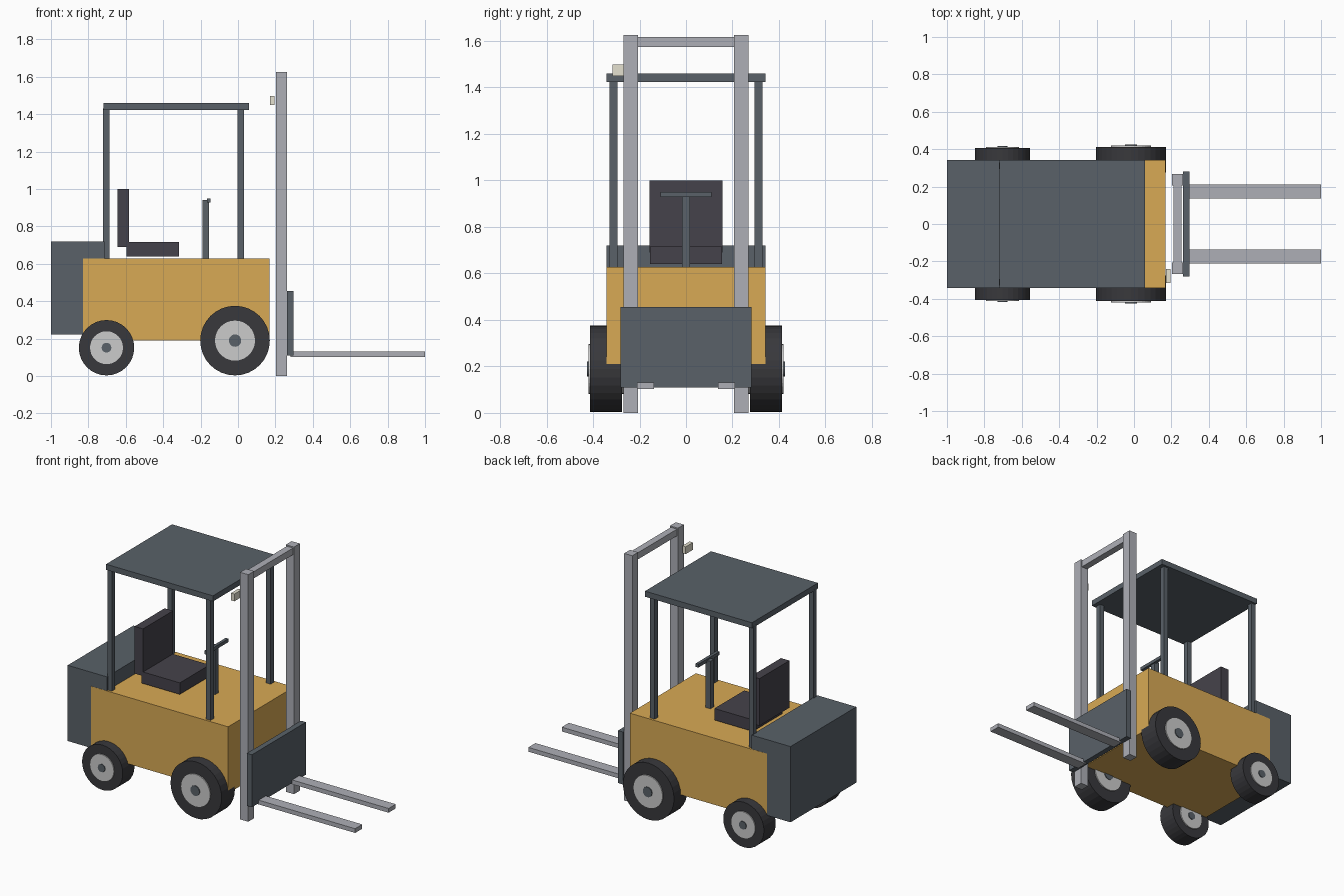
import bpy, bmesh, math
from mathutils import Matrix, Vector

if "Cube" in bpy.data.objects:
    bpy.data.objects.remove(bpy.data.objects["Cube"])


def material(name, r, g, b):
    m = bpy.data.materials.new(name)
    m.diffuse_color = (r, g, b, 1)
    m.use_nodes = True
    m.node_tree.nodes["Principled BSDF"].inputs["Base Color"].default_value = m.diffuse_color
    return m


YELLOW = material("yellow_paint", 0.69, 0.40, 0.09)
SLATE = material("slate_paint", 0.10, 0.12, 0.14)
STEEL = material("steel", 0.42, 0.43, 0.47)
SEAT = material("seat_vinyl", 0.06, 0.055, 0.07)
RUBBER = material("rubber", 0.04, 0.04, 0.045)
RIM = material("rim_metal", 0.55, 0.55, 0.57)
LAMP = material("lamp_lens", 0.78, 0.75, 0.63)


def finish(name, bm, mat):
    mesh = bpy.data.meshes.new(name)
    bm.to_mesh(mesh)
    bm.free()
    mesh.materials.append(mat)
    obj = bpy.data.objects.new(name, mesh)
    bpy.context.collection.objects.link(obj)
    return obj


def box(name, x, y, z, mat):
    """Box from (min, max) ranges on each axis."""
    size = Vector((x[1] - x[0], y[1] - y[0], z[1] - z[0]))
    centre = Vector((sum(x) / 2, sum(y) / 2, sum(z) / 2))
    bm = bmesh.new()
    bmesh.ops.create_cube(bm, size=1, matrix=Matrix.Translation(centre) @ Matrix.Diagonal(size).to_4x4())
    return finish(name, bm, mat)


def disc(name, centre, radius, width, mat, sides=32):
    """Cylinder whose axis runs along y."""
    bm = bmesh.new()
    bmesh.ops.create_cone(bm, cap_ends=True, segments=sides, radius1=radius, radius2=radius, depth=width,
                          matrix=Matrix.Translation(centre) @ Matrix.Rotation(math.pi / 2, 4, 'X'))
    return finish(name, bm, mat)


def pair(name, x, y, z, mat):
    """Box and its mirror image across y = 0."""
    box(name + "_left", x, y, z, mat)
    box(name + "_right", x, (-y[1], -y[0]), z, mat)


# Chassis and counterweight
box("body", (-0.83, 0.168), (-0.343, 0.343), (0.19, 0.628), YELLOW)
box("counterweight", (-1.0, -0.715), (-0.342, 0.342), (0.222, 0.72), SLATE)

# Overhead guard
box("roof", (-0.72, 0.058), (-0.343, 0.343), (1.423, 1.46), SLATE)
for name, x0 in (("rear_post", -0.721), ("front_post", -0.002)):
    pair(name, (x0, x0 + 0.033), (0.295, 0.329), (0.62, 1.43), SLATE)

# Driver's seat and steering
box("seat_cushion", (-0.595, -0.315), (-0.155, 0.155), (0.64, 0.716), SEAT)
box("seat_back", (-0.643, -0.582), (-0.156, 0.156), (0.69, 1.0), SEAT)
box("steering_column", (-0.19, -0.155), (-0.018, 0.018), (0.62, 0.94), SLATE)
box("steering_bar", (-0.167, -0.147), (-0.11, 0.11), (0.928, 0.95), SLATE)

# Mast, carriage and forks
pair("mast_rail", (0.203, 0.262), (0.207, 0.268), (0.0, 1.625), STEEL)
box("mast_crossbar", (0.21, 0.255), (-0.21, 0.21), (1.573, 1.617), STEEL)
box("carriage", (0.262, 0.298), (-0.281, 0.281), (0.11, 0.455), SLATE)
pair("fork", (0.28, 1.0), (0.137, 0.211), (0.102, 0.13), STEEL)

# Single work lamp behind one mast rail
box("work_lamp", (0.171, 0.195), (-0.316, -0.241), (1.45, 1.498), LAMP)

# Wheels: x, tyre radius and width, rim radius and width, hub radius and width
wheels = (("front", -0.016, 0.186, 0.137, 0.107, 0.152, 0.033, 0.162),
          ("rear", -0.703, 0.148, 0.122, 0.088, 0.136, 0.026, 0.146))
for axle, x, tyre_r, tyre_w, rim_r, rim_w, hub_r, hub_w in wheels:
    z = tyre_r + 0.003
    for side, y in (("left", 0.344), ("right", -0.344)):
        c = Vector((x, y, z))
        disc(f"{axle}_tyre_{side}", c, tyre_r, tyre_w, RUBBER)
        disc(f"{axle}_rim_{side}", c, rim_r, rim_w, RIM)
        disc(f"{axle}_hub_{side}", c, hub_r, hub_w, SLATE, 20)
